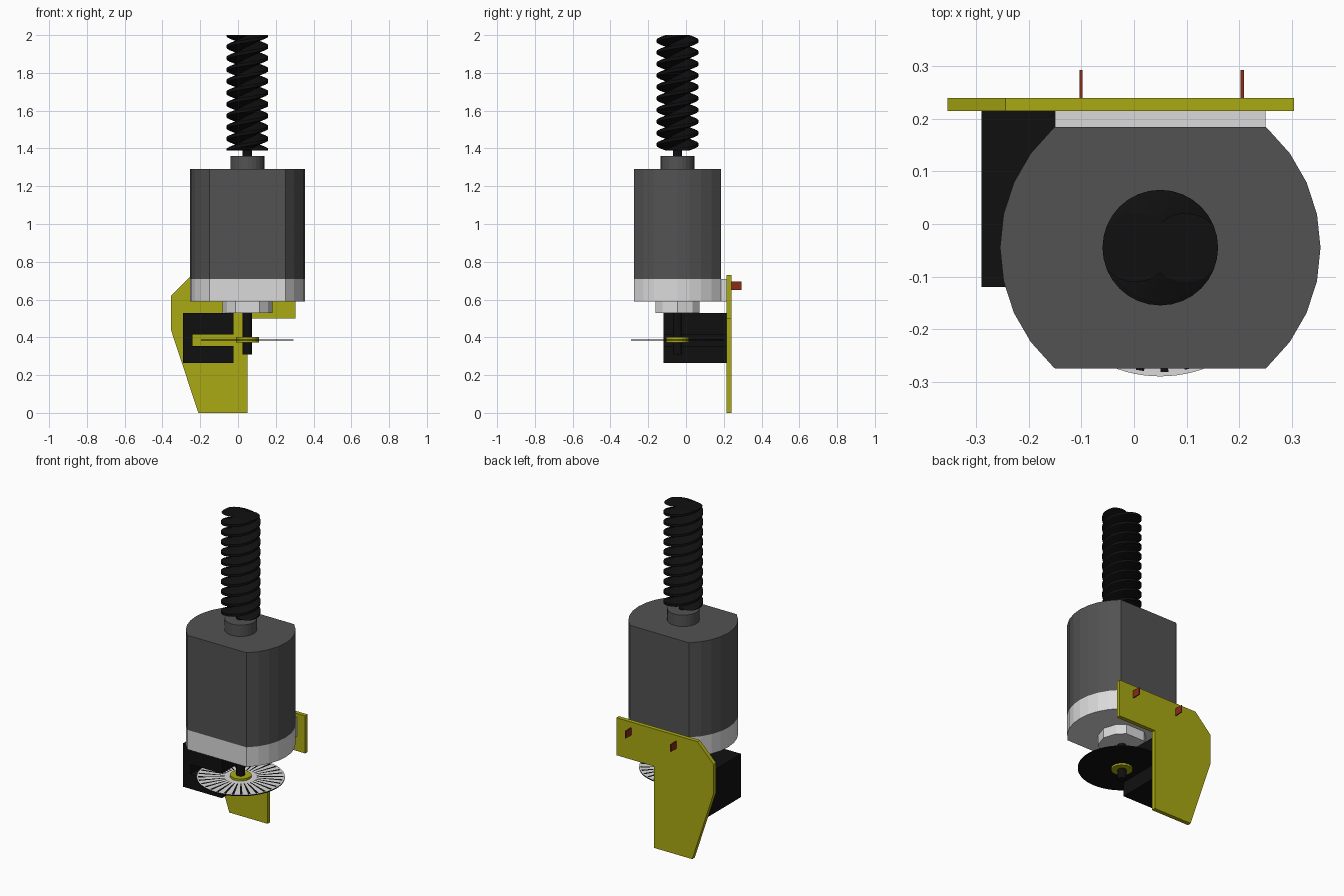
import bpy, bmesh, math
from mathutils import Vector

cube = bpy.data.objects.get("Cube")
if cube:
    bpy.data.objects.remove(cube, do_unlink=True)

CX, CY = 0.05, -0.045   # motor axis


def material(name, rgb):
    m = bpy.data.materials.new(name)
    m.use_nodes = True
    m.diffuse_color = (*rgb, 1)
    m.node_tree.nodes["Principled BSDF"].inputs["Base Color"].default_value = (*rgb, 1)
    return m


GREY = material("dark grey", (0.085, 0.085, 0.085))
WHITE = material("off white", (0.7, 0.7, 0.7))
YELLOW = material("mustard yellow", (0.4, 0.4, 0.007))
BLACK = material("black", (0.005, 0.005, 0.005))
RED = material("rust red", (0.25, 0.025, 0.008))


def finish(name, bm, *mats):
    bmesh.ops.recalc_face_normals(bm, faces=bm.faces)
    me = bpy.data.meshes.new(name)
    bm.to_mesh(me)
    bm.free()
    for m in mats:
        me.materials.append(m)
    ob = bpy.data.objects.new(name, me)
    bpy.context.scene.collection.objects.link(ob)
    return ob


def prism(name, pts, lo, hi, mat, axis="z"):
    """Extrude an outline along z (points are x, y) or y (points are x, z)."""
    place = (lambda a, b, h: (a, b, h)) if axis == "z" else (lambda a, b, h: (a, h, b))
    bm = bmesh.new()
    base = bm.faces.new([bm.verts.new(place(a, b, lo)) for a, b in pts])
    ext = bmesh.ops.extrude_face_region(bm, geom=[base])
    moved = [g for g in ext["geom"] if isinstance(g, bmesh.types.BMVert)]
    bmesh.ops.translate(bm, verts=moved, vec=Vector(place(0, 0, hi - lo)))
    return finish(name, bm, mat)


def rect(x0, x1, y0, y1):
    return [(x0, y0), (x1, y0), (x1, y1), (x0, y1)]


def circle(r, n):
    return [(CX + r * math.cos(math.tau * i / n), CY + r * math.sin(math.tau * i / n))
            for i in range(n)]


def flatted(r, half, n):
    """Circle cut by two flats at y = +-half from the axis."""
    edge = math.asin(half / r)
    angles = [edge, math.pi - edge, math.pi + edge, math.tau - edge]
    angles += [math.tau * i / n for i in range(n)
               if abs(r * math.sin(math.tau * i / n)) < half - 0.001]
    return [(CX + r * math.cos(a), CY + r * math.sin(a)) for a in sorted(angles)]


# Motor: can, end cap, bosses and shafts
prism("motor_can", flatted(0.305, 0.23, 30), 0.71, 1.29, GREY)
prism("motor_end_cap", flatted(0.305, 0.23, 30), 0.59, 0.71, WHITE)
prism("cap_mounting_pad", rect(CX - 0.2, CX + 0.2, 0.185, 0.215), 0.59, 0.71, WHITE)
prism("lower_boss", flatted(0.133, 0.117, 10), 0.53, 0.59, WHITE)
prism("upper_boss", circle(0.09, 24), 1.29, 1.36, GREY)
prism("lower_shaft", circle(0.025, 12), 0.31, 0.53, BLACK)
prism("upper_shaft", circle(0.025, 12), 1.36, 1.42, BLACK)

# Bracket plate behind the motor
outline = [(-0.21, 0), (0.05, 0), (0.05, 0.5), (0.305, 0.5),
           (0.305, 0.73), (-0.245, 0.73), (-0.355, 0.62), (-0.355, 0.44)]
prism("bracket_plate", outline, 0.215, 0.24, YELLOW, "y")

# Terminals through the bracket
for side, x in (("right", -0.101), ("left", 0.206)):
    prism(side + "_terminal", rect(x - 0.003, x + 0.003, 0.65, 0.695), 0.185, 0.293, RED, "y")

# Slotted optical sensor, C-shaped from the front
sensor = [(-0.29, 0.265), (-0.025, 0.265), (-0.025, 0.355), (-0.24, 0.355),
          (-0.24, 0.415), (-0.025, 0.415), (-0.025, 0.53), (-0.29, 0.53)]
prism("slot_sensor", sensor, -0.12, 0.215, BLACK, "y")

# Encoder disc: black below, white above with radial black marks
SEG = 96
bm = bmesh.new()
levels = [(0.245, 0.383), (0.245, 0.389), (0.237, 0.389), (0.09, 0.389), (0.02, 0.389)]
rings = [[bm.verts.new((x, y, z)) for x, y in circle(r, SEG)] for r, z in levels]
bm.faces.new(rings[0])
bm.faces.new(rings[-1]).material_index = 1
for k in range(len(rings) - 1):
    for i in range(SEG):
        j = (i + 1) % SEG
        f = bm.faces.new((rings[k][i], rings[k][j], rings[k + 1][j], rings[k + 1][i]))
        mark = k == 2 and i % 3 == 0
        f.material_index = 0 if k == 0 or mark else 1
finish("encoder_disc", bm, BLACK, WHITE)
prism("encoder_hub", circle(0.06, 16), 0.372, 0.402, YELLOW)

# Worm screw: a two-lobed section twisted upward
N, LAYERS, TURNS, Z0, Z1 = 32, 160, 5, 1.39, 2.0
bm = bmesh.new()
layers = []
for k in range(LAYERS + 1):
    t = k / LAYERS
    ring = []
    for i in range(N):
        a = math.tau * i / N
        lobe = 1 - abs(math.asin(math.sin(a))) / (math.pi / 2)
        r = 0.045 + 0.065 * min(1, 1.4 * lobe)
        b = a + math.tau * TURNS * t
        ring.append(bm.verts.new((CX + r * math.cos(b), CY + r * math.sin(b), Z0 + (Z1 - Z0) * t)))
    layers.append(ring)
for lo, hi in zip(layers, layers[1:]):
    for i in range(N):
        j = (i + 1) % N
        bm.faces.new((lo[i], lo[j], hi[j], hi[i]))
bm.faces.new(layers[0])
bm.faces.new(layers[-1])
finish("worm_screw", bm, BLACK)
